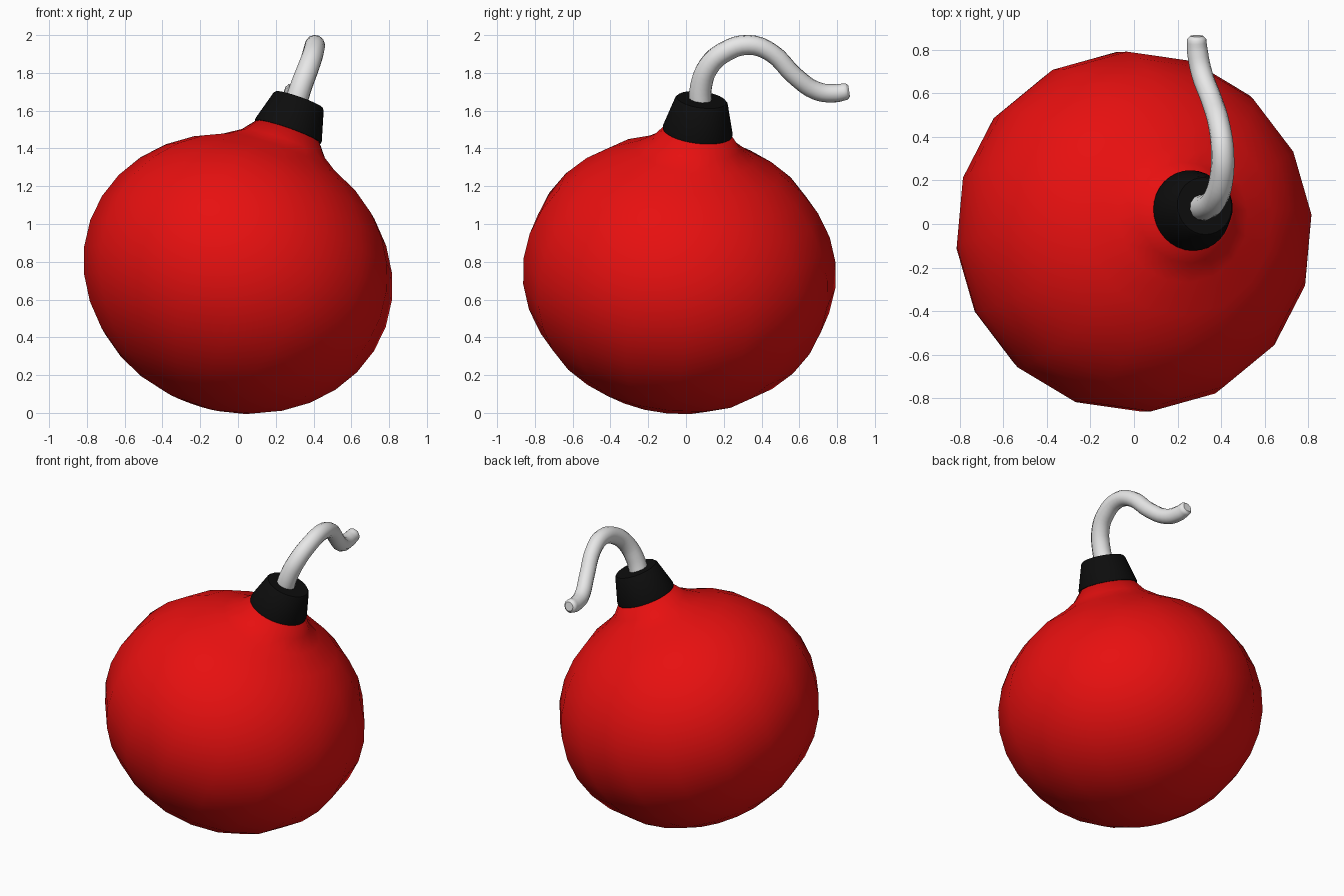
import bpy
import bmesh
import math
from mathutils import Vector, Matrix

if "Cube" in bpy.data.objects:
    bpy.data.objects.remove(bpy.data.objects["Cube"], do_unlink=True)

CENTRE = Vector((0, -0.035, 0.738))
AXIS = Vector((0.33, 0.12, 0.937)).normalized()
TILT = Vector((0, 0, 1)).rotation_difference(AXIS).to_matrix().to_4x4()


def material(name, r, g, b):
    mat = bpy.data.materials.new(name)
    mat.use_nodes = True
    mat.diffuse_color = (r, g, b, 1)
    mat.node_tree.nodes["Principled BSDF"].inputs["Base Color"].default_value = (r, g, b, 1)
    return mat


def finish(obj, mat, angle):
    obj.data.materials.clear()
    obj.data.materials.append(mat)
    bpy.ops.object.select_all(action='DESELECT')
    obj.select_set(True)
    bpy.context.view_layer.objects.active = obj
    bpy.ops.object.shade_smooth_by_angle(angle=math.radians(angle))


def lathe(name, profile, sides, phase, mat, angle):
    """Revolve (radius, height) points about the tilted axis; zero radius makes a pole."""
    bm = bmesh.new()
    rings = []
    for r, h in profile:
        if r < 1e-4:
            rings.append([bm.verts.new((0, 0, h))] * sides)
            continue
        turns = [phase + math.tau * i / sides for i in range(sides)]
        rings.append([bm.verts.new((r * math.cos(a), r * math.sin(a), h)) for a in turns])
    for low, high in zip(rings, rings[1:]):
        for i in range(sides):
            j = (i + 1) % sides
            corners = dict.fromkeys((low[i], low[j], high[j], high[i]))
            bm.faces.new(list(corners))
    bmesh.ops.recalc_face_normals(bm, faces=bm.faces)
    bm.transform(Matrix.Translation(CENTRE) @ TILT)
    mesh = bpy.data.meshes.new(name)
    bm.to_mesh(mesh)
    bm.free()
    obj = bpy.data.objects.new(name, mesh)
    bpy.context.collection.objects.link(obj)
    finish(obj, mat, angle)


red = material("red", 0.8, 0.005, 0.005)
black = material("black", 0.004, 0.004, 0.004)
white = material("white", 0.8, 0.8, 0.8)

# Squashed round body whose upper ring is drawn out into a neck
RINGS = 16
body = []
for k in range(RINGS - 1):
    a = math.pi * k / RINGS
    body.append((0.833 * math.sin(a), -0.732 * math.cos(a)))
body += [(0.235, 0.732), (0.172, 0.81), (0, 0.81)]
lathe("body", body, 16, math.radians(4.6), red, 60)

# Tapered cap over the neck
cap = [(0, 0.80), (0.185, 0.80), (0.186, 0.812), (0.141, 0.972), (0.132, 0.982), (0, 0.982)]
lathe("cap", cap, 32, 0, black, 35)

# Bent fuse: x, y, z, thickness
path = [
    (0.30, 0.075, 1.62, 0.060), (0.335, 0.08, 1.73, 0.059), (0.375, 0.12, 1.835, 0.057),
    (0.40, 0.20, 1.908, 0.055), (0.407, 0.33, 1.948, 0.053), (0.392, 0.45, 1.908, 0.050),
    (0.355, 0.575, 1.785, 0.049), (0.312, 0.69, 1.705, 0.049), (0.292, 0.79, 1.692, 0.048),
    (0.288, 0.85, 1.702, 0.044), (0.288, 0.864, 1.704, 0.030),
]
curve = bpy.data.curves.new("fuse", 'CURVE')
curve.dimensions = '3D'
curve.bevel_depth = 1
curve.bevel_resolution = 4
curve.use_fill_caps = True
curve.resolution_u = 4
spline = curve.splines.new('BEZIER')
spline.bezier_points.add(len(path) - 1)
for point, (x, y, z, radius) in zip(spline.bezier_points, path):
    point.co = (x, y, z)
    point.radius = radius
    point.handle_left_type = point.handle_right_type = 'AUTO'
fuse = bpy.data.objects.new("fuse", curve)
bpy.context.collection.objects.link(fuse)
bpy.ops.object.select_all(action='DESELECT')
fuse.select_set(True)
bpy.context.view_layer.objects.active = fuse
bpy.ops.object.convert(target='MESH')
finish(bpy.context.view_layer.objects.active, white, 50)
